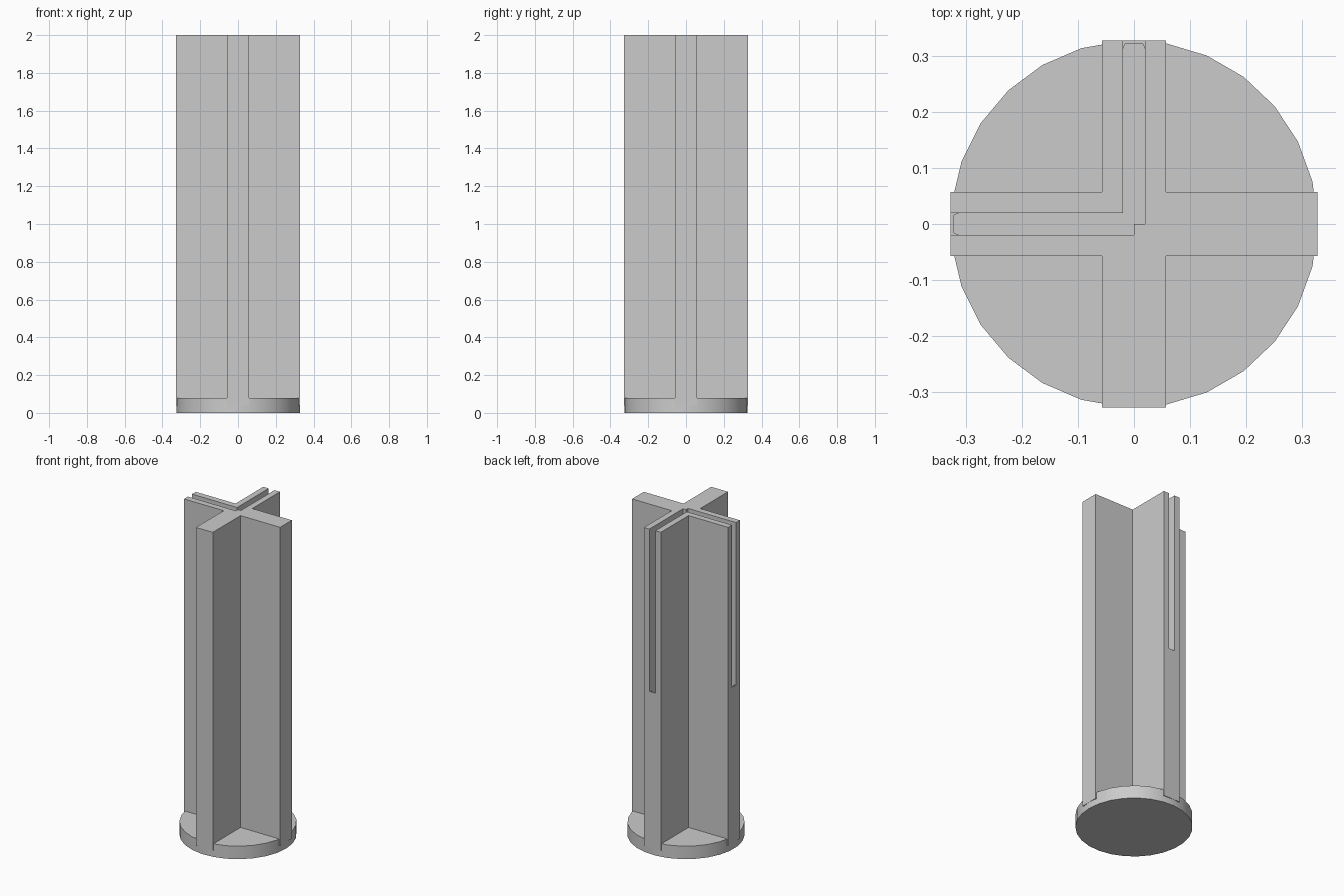
import bpy
import bmesh
import math
from mathutils import Matrix

cube = bpy.data.objects.get("Cube")
if cube:
    bpy.data.objects.remove(cube)

grey = bpy.data.materials.new("plain grey")
grey.use_nodes = True
colour = (0.6, 0.6, 0.6, 1)
grey.diffuse_color = colour
grey.node_tree.nodes["Principled BSDF"].inputs["Base Color"].default_value = colour

R = 0.327      # outer reach of arms and base
ARM = 0.057    # half width of an arm
SLOT = 0.02    # half width of a slot
WALL = 0.006   # thin wall closing the lower slots
BASE = 0.08    # base thickness
HEIGHT = 2.0


def finish(name, bm):
    bmesh.ops.recalc_face_normals(bm, faces=bm.faces)
    mesh = bpy.data.meshes.new(name)
    bm.to_mesh(mesh)
    bm.free()
    mesh.materials.append(grey)
    ob = bpy.data.objects.new(name, mesh)
    bpy.context.collection.objects.link(ob)
    return ob


def prism(name, outline, z0, z1):
    bm = bmesh.new()
    face = bm.faces.new([bm.verts.new((x, y, z0)) for x, y in outline])
    top = bmesh.ops.extrude_face_region(bm, geom=[face])["geom"]
    verts = [v for v in top if isinstance(v, bmesh.types.BMVert)]
    bmesh.ops.translate(bm, verts=verts, vec=(0, 0, z1 - z0))
    return finish(name, bm)


def slot_outline(reach, chamfer):
    """Bent channel along the left-hand and rear arms, mirrored about x = -y."""
    half = [(0, -SLOT), (chamfer - reach, -SLOT)]
    if chamfer:
        half += [(-reach, 0.004 - SLOT), (-reach, SLOT - 0.004)]
    else:
        half = half[:1] + [(-reach, -SLOT)]
    half.append((chamfer - reach, SLOT))
    mirrored = [(-y, -x) for x, y in reversed(half)]
    return half + [(-SLOT, SLOT)] + mirrored + [(0, 0)]


# Round base
bm = bmesh.new()
bmesh.ops.create_cone(bm, cap_ends=True, segments=27, radius1=R, radius2=R,
                      depth=BASE, matrix=Matrix.Translation((0, 0, BASE / 2)))
# Put a vertex on +x
first = bm.verts[:][0].co
bmesh.ops.rotate(bm, verts=bm.verts,
                 matrix=Matrix.Rotation(-math.atan2(first.y, first.x), 3, 'Z'))
base = finish("round_base", bm)

# Cross-shaped post, one corner of the outline turned four times
outline = []
for i in range(4):
    c, s = round(math.cos(i * math.pi / 2)), round(math.sin(i * math.pi / 2))
    for x, y in ((R, -ARM), (R, ARM), (ARM, ARM)):
        outline.append((c * x - s * y, s * x + c * y))
post = prism("cross_post", outline, BASE / 2, HEIGHT)

# Slots: open at the arm ends in the upper half, closed by a thin wall below
cutters = [
    prism("slot_cutter_deep", slot_outline(R - WALL, 0.01), BASE, HEIGHT + 0.1),
    prism("slot_cutter_open", slot_outline(R + 0.1, 0), HEIGHT / 2, HEIGHT + 0.1),
]
for cutter in cutters:
    cutter.hide_render = True
    mod = post.modifiers.new(cutter.name, 'BOOLEAN')
    mod.operation = 'DIFFERENCE'
    mod.solver = 'EXACT'
    mod.object = cutter
    bpy.ops.object.select_all(action='DESELECT')
    post.select_set(True)
    bpy.context.view_layer.objects.active = post
    bpy.ops.object.modifier_apply(modifier=mod.name)
    bpy.data.objects.remove(cutter)

# Smooth rim, sharp edges
bpy.ops.object.select_all(action='DESELECT')
base.select_set(True)
bpy.context.view_layer.objects.active = base
bpy.ops.object.shade_smooth_by_angle(angle=math.radians(30))
